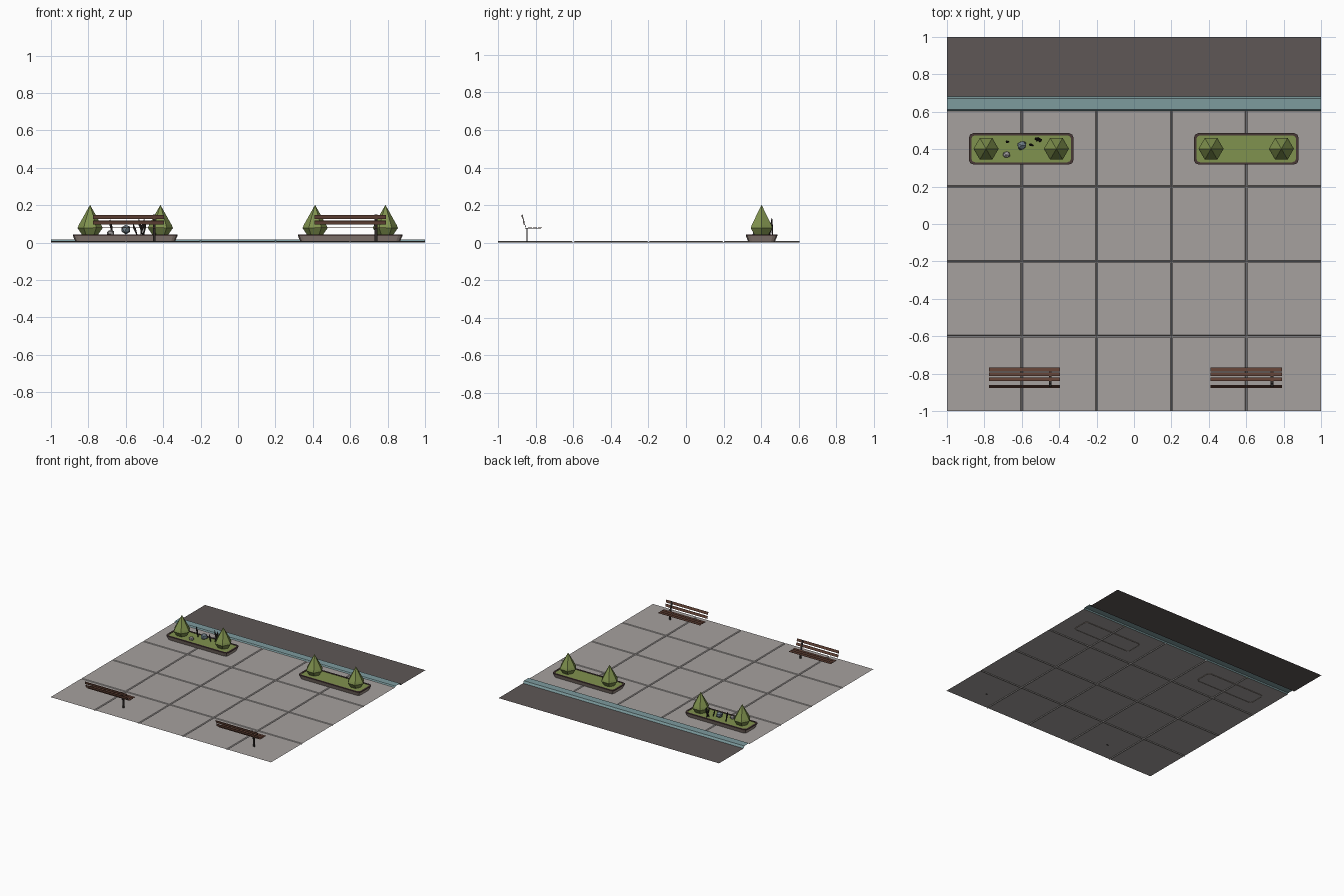
import bpy, bmesh, math, random
from mathutils import Vector

if "Cube" in bpy.data.objects:
    bpy.data.objects.remove(bpy.data.objects["Cube"])

random.seed(4)
PAVE_Z = 0.008


def mat(name, r, g, b):
    lin = [((c / 255 + 0.055) / 1.055) ** 2.4 for c in (r, g, b)]
    m = bpy.data.materials.new(name)
    m.diffuse_color = (*lin, 1)
    m.use_nodes = True
    m.node_tree.nodes["Principled BSDF"].inputs["Base Color"].default_value = m.diffuse_color
    return m


PAVE = mat("paving grey", 166, 161, 159)
ROAD = mat("asphalt", 94, 87, 86)
KERB = mat("kerb teal", 125, 155, 158)
STONE = mat("planter stone", 158, 143, 134)
RIM = mat("rim dark", 72, 56, 54)
GREEN = mat("foliage green", 128, 146, 78)
WOOD = mat("bench wood", 104, 70, 57)
IRON = mat("dark iron", 45, 40, 38)
BLUE = mat("rock blue grey", 110, 125, 133)
PALE = mat("rock pale grey", 158, 155, 155)


def make(name, verts, faces, mats, idx=None):
    me = bpy.data.meshes.new(name)
    me.from_pydata(verts, [], faces)
    for m in mats:
        me.materials.append(m)
    if idx:
        for p, i in zip(me.polygons, idx):
            p.material_index = i
    ob = bpy.data.objects.new(name, me)
    bpy.context.collection.objects.link(ob)
    return ob


def loft(name, rings, mats, idx=None, cap=True):
    """Skin closed rings from bottom to top; idx gives a material per band."""
    n = len(rings[0])
    verts = [v for r in rings for v in r]
    faces, ids = [], []
    for k in range(len(rings) - 1):
        for i in range(n):
            j = (i + 1) % n
            faces.append((k * n + i, k * n + j, (k + 1) * n + j, (k + 1) * n + i))
            ids.append(idx[k] if idx else 0)
    if cap:
        faces.append(tuple(range(len(verts) - n, len(verts))))
        ids.append(idx[-1] if idx else 0)
    return make(name, verts, faces, mats, ids)


def box(name, c, size, m, tilt=0):
    ob = make(name, [], [], [m])
    bm = bmesh.new()
    bmesh.ops.create_cube(bm, size=1)
    bmesh.ops.scale(bm, vec=size, verts=bm.verts)
    bm.to_mesh(ob.data)
    bm.free()
    ob.location = c
    ob.rotation_euler.x = tilt
    return ob


# paving sheet with V grooves between the slabs
gx, gy = [-0.6, -0.2, 0.2, 0.6], [-0.6, -0.2, 0.2]
w = 0.006
xs = [-1] + [g + d for g in gx for d in (-w, 0, w)] + [1]
ys = [-1] + [g + d for g in gy for d in (-w, 0, w)] + [0.605]
verts = [(x, y, 0.002 if x in gx or y in gy else PAVE_Z) for y in ys for x in xs]
nx = len(xs)
faces = [(j * nx + i, j * nx + i + 1, (j + 1) * nx + i + 1, (j + 1) * nx + i)
         for j in range(len(ys) - 1) for i in range(nx - 1)]
make("paving", verts, faces, [PAVE])

# kerb profile and road sheet
prof = [(0.605, PAVE_Z), (0.612, 0.017), (0.672, 0.017), (0.682, 0)]
make("kerb", [(x, y, z) for y, z in prof for x in (-1, 1)],
     [(2 * i, 2 * i + 1, 2 * i + 3, 2 * i + 2) for i in range(3)], [KERB])
make("road", [(-1, 0.682, 0), (1, 0.682, 0), (1, 1, 0), (-1, 1, 0)],
     [(0, 1, 2, 3)], [ROAD])


def rounded(cx, cy, hx, hy, r, z):
    out = []
    for q, (sx, sy) in enumerate([(1, 1), (-1, 1), (-1, -1), (1, -1)]):
        for k in range(3):
            a = math.radians(90 * q + 45 * k)
            out.append((cx + sx * (hx - r) + r * math.cos(a),
                        cy + sy * (hy - r) + r * math.sin(a), z))
    return out


def hexring(cx, cy, r, z):
    return [(cx + r * math.cos(k * math.pi / 3), cy + r * math.sin(k * math.pi / 3), z)
            for k in range(6)]


# planters with flared sides, dark rim, grass bed and two conical shrubs
for side, cx in (("left", -0.603), ("right", 0.6)):
    cy = 0.402
    loft(side + "_planter",
         [rounded(cx, cy, 0.265, 0.070, 0.02, 0.004),
          rounded(cx, cy, 0.280, 0.084, 0.025, 0.036),
          rounded(cx, cy, 0.280, 0.084, 0.025, 0.044),
          rounded(cx, cy, 0.267, 0.072, 0.02, 0.044),
          rounded(cx, cy, 0.267, 0.072, 0.02, 0.041)],
         [STONE, RIM, GREEN], [0, 1, 1, 1, 2])
    for dx in (-0.188, 0.188):
        sx = cx + dx
        loft(side + "_shrub", [hexring(sx, cy, 0.042, 0.041), hexring(sx, cy, 0.067, 0.078),
                               hexring(sx, cy, 0.060, 0.095), hexring(sx, cy, 0.001, 0.2)],
             [GREEN])

# rocks in the left planter
for name, c, r, m in (("blue_rock", (-0.6, 0.42, 0.07), (0.03, 0.03, 0.03), BLUE),
                      ("pale_rock", (-0.682, 0.37, 0.052), (0.026, 0.02, 0.02), PALE)):
    ob = make(name, [], [], [m])
    bm = bmesh.new()
    bmesh.ops.create_icosphere(bm, subdivisions=1, radius=1)
    for v in bm.verts:
        v.co = Vector([a * b * random.uniform(0.75, 1.05) for a, b in zip(v.co, r)])
    bm.to_mesh(ob.data)
    bm.free()
    ob.location = c

# dry twigs: thin leaning spikes
for x, y, h in ((-0.67, 0.44, 0.085), (-0.54, 0.42, 0.06), (-0.52, 0.445, 0.085),
                (-0.505, 0.44, 0.07), (-0.51, 0.46, 0.09)):
    lx, ly = random.uniform(-0.015, 0.015), random.uniform(-0.01, 0.01)
    loft("twig", [hexring(x, y, 0.003, 0.041),
                  hexring(x + lx, y + ly, 0.007, 0.041 + h * 0.6),
                  hexring(x + lx * 1.5, y + ly * 1.5, 0.001, 0.041 + h)], [IRON])

# benches facing the square: three seat slats, two back slats, slim post
for side, cx in (("left", -0.586), ("right", 0.6)):
    for k in range(3):
        box(side + "_seat_slat", (cx, -0.777 - 0.0265 * k, 0.08), (0.38, 0.021, 0.003), WOOD)
    for y, z in ((-0.872, 0.137), (-0.864, 0.107)):
        box(side + "_back_slat", (cx, y, z), (0.38, 0.003, 0.021), WOOD, math.radians(15))
    box(side + "_post", (cx + 0.138, -0.845, 0.042), (0.014, 0.005, 0.074), IRON)
    box(side + "_back_post", (cx + 0.138, -0.862, 0.115), (0.014, 0.003, 0.07), IRON,
        math.radians(15))
    box(side + "_seat_bar", (cx + 0.138, -0.815, 0.077), (0.014, 0.085, 0.003), IRON)
